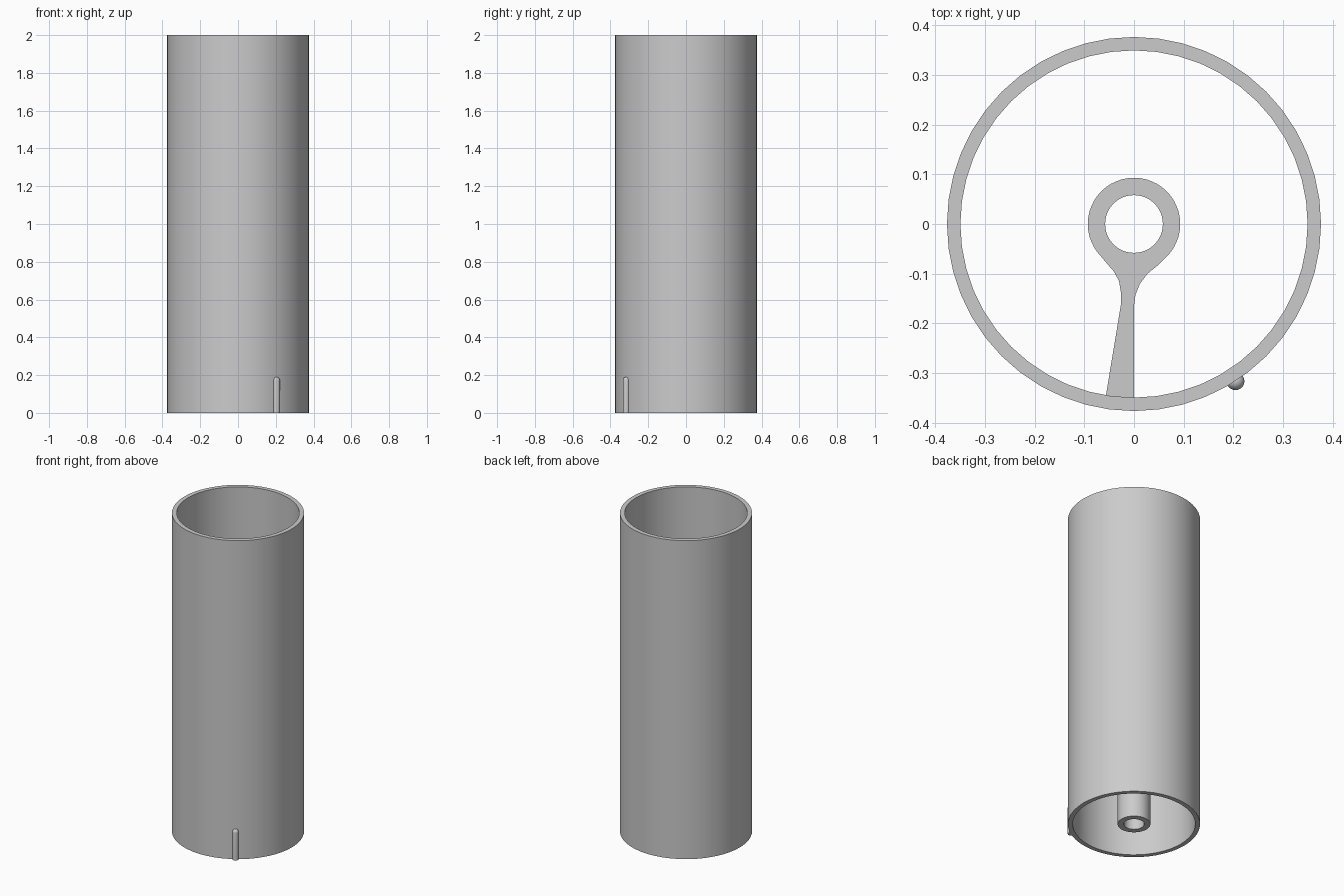
import bpy
import bmesh
from math import sin, cos, pi, radians

cube = bpy.data.objects.get("Cube")
if cube:
    bpy.data.objects.remove(cube, do_unlink=True)

grey = bpy.data.materials.new("light grey")
grey.use_nodes = True
grey.diffuse_color = (0.6, 0.6, 0.6, 1)
grey.node_tree.nodes["Principled BSDF"].inputs["Base Color"].default_value = (0.6, 0.6, 0.6, 1)


def finish(name, bm, angle=35):
    bmesh.ops.recalc_face_normals(bm, faces=bm.faces)
    mesh = bpy.data.meshes.new(name)
    bm.to_mesh(mesh)
    bm.free()
    mesh.materials.append(grey)
    obj = bpy.data.objects.new(name, mesh)
    bpy.context.collection.objects.link(obj)
    bpy.ops.object.select_all(action="DESELECT")
    obj.select_set(True)
    bpy.context.view_layer.objects.active = obj
    bpy.ops.object.shade_smooth_by_angle(angle=radians(angle))
    return obj


def lathe(name, profile, sides, closed, centre=(0, 0)):
    """Spin a (radius, height) profile around a vertical axis."""
    bm = bmesh.new()
    verts = [bm.verts.new((r, 0, z)) for r, z in profile]
    pairs = list(zip(verts, verts[1:]))
    if closed:
        pairs.append((verts[-1], verts[0]))
    edges = [bm.edges.new(p) for p in pairs]
    bmesh.ops.spin(bm, geom=verts + edges, cent=(0, 0, 0), axis=(0, 0, 1),
                   angle=2 * pi, steps=sides, use_merge=True)
    bmesh.ops.remove_doubles(bm, verts=bm.verts, dist=0.0001)
    bmesh.ops.translate(bm, verts=bm.verts, vec=(*centre, 0))
    return finish(name, bm)


def tube(name, outer, inner, bottom, top, sides):
    profile = [(outer, bottom), (outer, top), (inner, top), (inner, bottom)]
    return lathe(name, profile, sides, True)


# Outer shell and central hub, both open right through
HUB_R, HUB_TOP, WEB_BOTTOM = 0.093, 1.5, 0.35
tube("outer_tube", 0.376, 0.349, 0, 2, 48)
tube("centre_hub", HUB_R, 0.058, 0, HUB_TOP, 48)

# Web that flares into the hub and widens toward the wall
right_side = [(0.048, -0.083), (0.027, -0.1), (0.012, -0.12), (0.003, -0.142),
              (0, -0.165), (0, -0.352)]
left_side = [(-0.057, -0.348), (-0.026, -0.16), (-0.026, -0.14), (-0.03, -0.115),
             (-0.04, -0.096), (-0.054, -0.08)]
hub_arc = [(HUB_R * cos(radians(a)), HUB_R * sin(radians(a)))
           for a in range(225, 316, 15)]
bm = bmesh.new()
face = bm.faces.new([bm.verts.new((x, y, WEB_BOTTOM))
                     for x, y in hub_arc + right_side + left_side])
raised = bmesh.ops.extrude_face_region(bm, geom=[face], use_keep_orig=True)["geom"]
bmesh.ops.translate(bm, vec=(0, 0, HUB_TOP - WEB_BOTTOM),
                    verts=[g for g in raised if isinstance(g, bmesh.types.BMVert)])
finish("support_web", bm)

# Round-topped locating pin on the outside of the shell
PIN_R, PIN_TOP = 0.018, 0.19
dome = [(PIN_R * cos(i * pi / 12), PIN_TOP - PIN_R + PIN_R * sin(i * pi / 12))
        for i in range(6)]
lathe("locating_pin", [(0, 0), (PIN_R, 0)] + dome + [(0, PIN_TOP)], 20, False,
      (0.204, -0.316))
